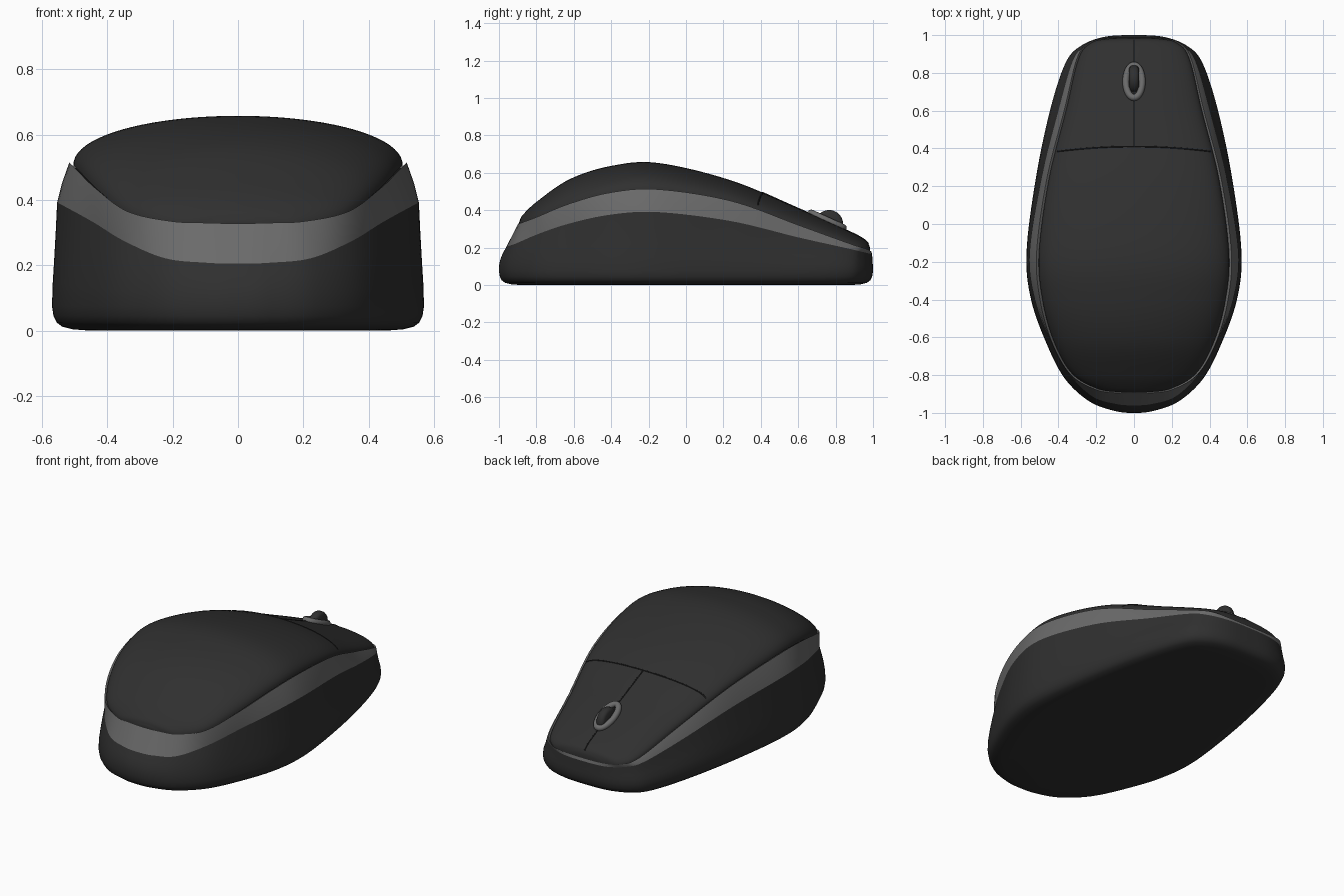
import bpy, bmesh, math

if "Cube" in bpy.data.objects:
    bpy.data.objects.remove(bpy.data.objects["Cube"])

def material(name, r, g, b):
    m = bpy.data.materials.new(name)
    m.diffuse_color = (r, g, b, 1)
    m.use_nodes = True
    m.node_tree.nodes["Principled BSDF"].inputs["Base Color"].default_value = m.diffuse_color
    return m

DARK = material("charcoal", 0.029, 0.029, 0.029)
GREY = material("mid_grey", 0.145, 0.145, 0.145)
SEAM = material("seam_black", 0.014, 0.014, 0.014)

# Half outlines from nose (+y) to heel (-y): foot (x, y)
FOOT = [(0, 1), (.16, .99), (.286, .94), (.365, .847), (.445, .6), (.52, .24), (.569, -.15),
        (.545, -.4), (.46, -.64), (.365, -.82), (.235, -.94), (.1, -.99), (0, -1)]
# Lower edge of the band (x, y, z)
LOW = [(0, .995, .165), (.15, .985, .167), (.26, .94, .178), (.325, .86, .197), (.40, .6, .255),
       (.49, .24, .342), (.553, -.15, .39), (.525, -.4, .377), (.44, -.62, .33),
       (.35, -.785, .275), (.225, -.91, .222), (.1, -.952, .208), (0, -.96, .205)]
# Rim of the top cover (x, y, z, height of the ridge line above it)
RIM = [(0, .985, .18, .18), (.14, .98, .183, .212), (.233, .955, .195, .242),
       (.295, .87, .222, .288), (.36, .6, .32, .41), (.45, .24, .45, .56),
       (.503, -.15, .512, .653), (.485, -.4, .495, .637), (.425, -.62, .435, .567),
       (.33, -.79, .365, .452), (.2, -.87, .335, .378), (.09, -.889, .33, .345),
       (0, -.892, .328, .328)]

def smooth(pts, n=8):
    """Catmull-Rom through a half outline, mirrored in x at both ends."""
    flip = lambda p: (-p[0],) + tuple(p[1:])
    q = [flip(pts[1])] + list(pts) + [flip(pts[-2])]
    out = []
    for i in range(1, len(q) - 2):
        for k in range(n):
            t = k / n
            out.append(tuple(
                .5 * (2 * b + (c - a) * t + (2 * a - 5 * b + 4 * c - d) * t * t
                      + (3 * b - a - 3 * c + d) * t ** 3)
                for a, b, c, d in zip(*q[i - 1:i + 3])))
    return out + [tuple(pts[-1])]

foot, low, rim = smooth(FOOT), smooth(LOW), smooth(RIM)

def closed(half):
    return half + [(-x, y, z) for x, y, z in half[-2:0:-1]]

def loft(name, rows, mat, cyclic=True, cap=False, angle=40):
    bm = bmesh.new()
    grid = [[bm.verts.new(p) for p in row] for row in rows]
    n = len(rows[0])
    for a, b in zip(grid, grid[1:]):
        for i in range(n if cyclic else n - 1):
            j = (i + 1) % n
            bm.faces.new((a[i], a[j], b[j], b[i]))
    if cap:
        bm.faces.new(grid[0])
    bmesh.ops.remove_doubles(bm, verts=bm.verts, dist=1e-5)
    bmesh.ops.recalc_face_normals(bm, faces=bm.faces)
    me = bpy.data.meshes.new(name)
    bm.to_mesh(me)
    bm.free()
    me.materials.append(mat)
    ob = bpy.data.objects.new(name, me)
    bpy.context.collection.objects.link(ob)
    bpy.ops.object.select_all(action='DESELECT')
    ob.select_set(True)
    bpy.context.view_layer.objects.active = ob
    bpy.ops.object.shade_smooth_by_angle(angle=math.radians(angle))
    return ob

# Base shell: rounded foot, then walls leaning in to the band
rows = [closed([(x * s, y * (1 - (1 - s) * .6), z) for x, y in foot])
        for s, z in ((.8, 0), (.89, .004), (.945, .012), (.975, .025), (.992, .045), (1, .075))]
for t, lean in ((.2, .15), (.45, .45), (.7, .72), (1, 1)):
    rows.append(closed([(f[0] + (l[0] - f[0]) * lean,
                         f[1] + (l[1] - f[1]) * lean * (t if f[1] < 0 else 1),
                         .085 + (l[2] - .085) * t) for f, l in zip(foot, low)]))
loft("base_shell", rows, DARK, cap=True)

# Grey band, with a small lip that drops in under the cover
outer = [(x * 1.025, y * 1.006, z) for x, y, z, h in rim]
mid = [tuple((a + b) / 2 + (.006 * a if k == 0 else 0) for k, (a, b) in enumerate(zip(l, o)))
       for l, o in zip(low, outer)]
lip = [(x * .99, y * .995, z - .015) for x, y, z, h in rim]
loft("side_band", [closed(r) for r in (low, mid, outer, lip)], GREY)

# Top cover: elliptical arches standing on the rim
def arch(r, t):
    x, y, z, h = r
    rise = (h - z + .008) * math.cos(t) ** .95 if x > 1e-6 else 0
    return (x * math.sin(t), y, z - .008 + rise)

STEPS = 40
loft("top_cover", [[arch(r, math.pi * (k / STEPS - .5) * .99999) for k in range(STEPS + 1)]
                   for r in rim], DARK, cyclic=False, angle=60)

def on_cover(x, y, lift=0):
    """Point on the cover surface above (x, y)."""
    for a, b in zip(rim, rim[1:]):
        if a[1] >= y >= b[1]:
            t = (a[1] - y) / max(a[1] - b[1], 1e-9)
            r = [p + (q - p) * t for p, q in zip(a, b)]
            z = arch(r, math.asin(max(-1, min(1, x / r[0]))))[2]
            return (x, y, z + lift)

def tube(name, pts, radius, mat, cyclic=False):
    cu = bpy.data.curves.new(name, 'CURVE')
    cu.dimensions = '3D'
    cu.bevel_depth = radius
    cu.bevel_resolution = 4
    sp = cu.splines.new('POLY')
    sp.points.add(len(pts) - 1)
    for p, co in zip(sp.points, pts):
        p.co = (*co, 1)
    sp.use_cyclic_u = cyclic
    cu.materials.append(mat)
    ob = bpy.data.objects.new(name, cu)
    bpy.context.collection.objects.link(ob)

# Button seams
tube("button_split", [on_cover(0, .41 + .565 * k / 30, -.001) for k in range(31)], .004, SEAM)
tube("button_cross_seam", [on_cover(x, .41 - .16 * x * x, -.001)
                           for x in (-.405 + .81 * k / 40 for k in range(41))], .004, SEAM)

# Oval surround and scroll wheel
ring = [2 * math.pi * k / 40 for k in range(40)]
tube("wheel_surround", [on_cover(.043 * math.cos(a), .755 + .086 * math.sin(a), .006)
                        for a in ring], .018, GREY, True)
loft("scroll_wheel", [[(x, .765 + r * math.cos(a), .326 + r * math.sin(a)) for a in ring]
                      for x, r in ((-.026, .001), (-.026, .06), (-.02, .07), (-.01, .075),
                                   (.01, .075), (.02, .07), (.026, .06), (.026, .001))], DARK)
